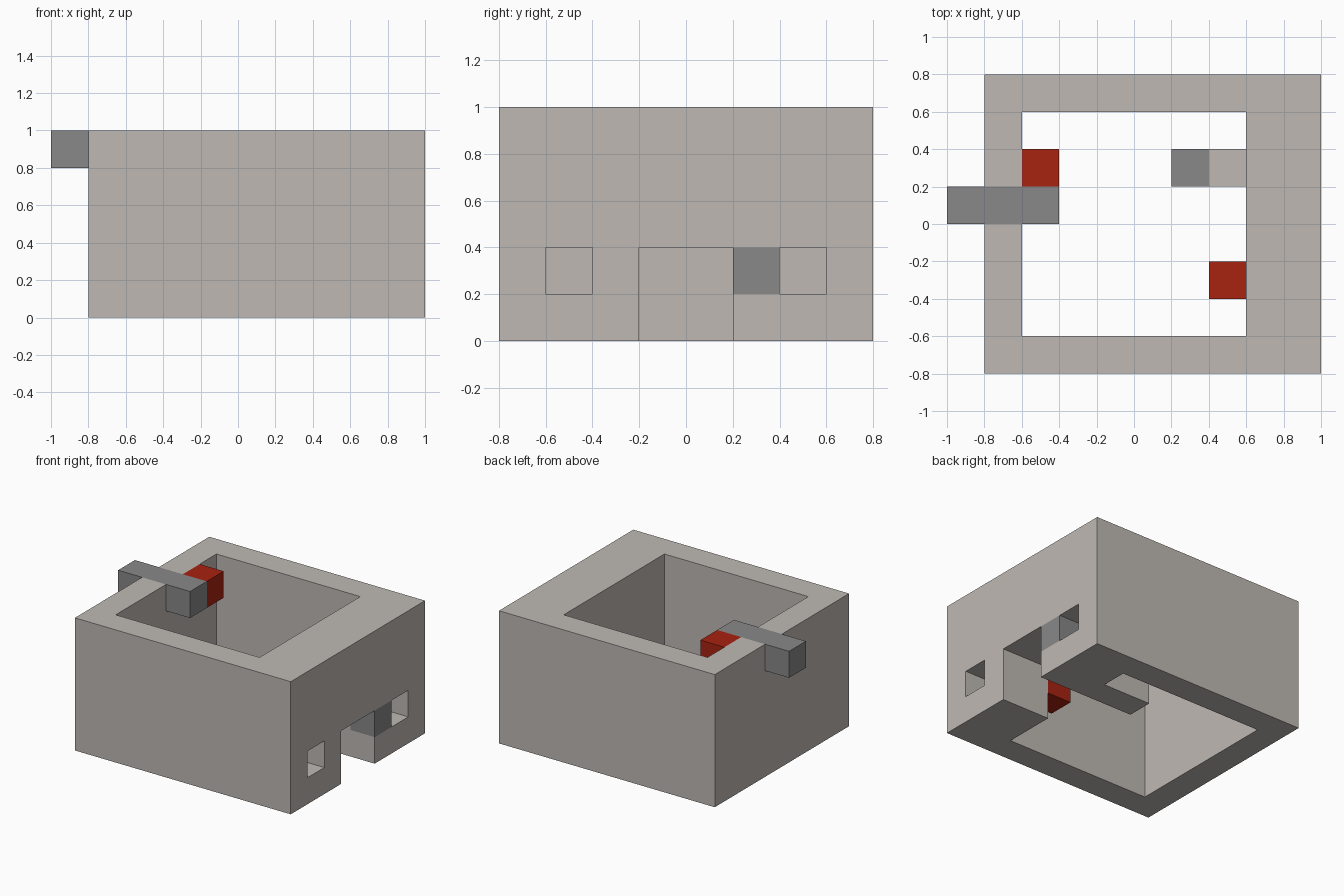
import bpy

if "Cube" in bpy.data.objects:
    bpy.data.objects.remove(bpy.data.objects["Cube"], do_unlink=True)


def material(name, rgb):
    m = bpy.data.materials.new(name)
    m.use_nodes = True
    m.diffuse_color = (*rgb, 1)
    bsdf = m.node_tree.nodes["Principled BSDF"]
    bsdf.inputs["Base Color"].default_value = (*rgb, 1)
    bsdf.inputs["Roughness"].default_value = 0.8
    return m


stone = material("pale_stone", (0.52, 0.485, 0.456))
grey = material("mid_grey", (0.246, 0.246, 0.246))
red = material("brick_red", (0.39, 0.016, 0.005))


def box(name, x, y, z, mat=None):
    """Box spanning the given (low, high) range on each axis."""
    spans = (x, y, z)
    bpy.ops.mesh.primitive_cube_add(size=1)
    ob = bpy.context.object
    ob.name = name
    centre = [(a + b) / 2 for a, b in spans]
    size = [b - a for a, b in spans]
    for v in ob.data.vertices:
        v.co = [c + s * t for c, s, t in zip(centre, size, v.co)]
    if mat:
        ob.data.materials.append(mat)
    return ob


def cut(target, x, y, z):
    """Carve a box-shaped opening out of the target."""
    cutter = box("cutter", x, y, z)
    cutter.hide_render = True
    mod = target.modifiers.new("opening", "BOOLEAN")
    mod.operation = "DIFFERENCE"
    mod.solver = "EXACT"
    mod.object = cutter
    bpy.context.view_layer.objects.active = target
    bpy.ops.object.modifier_apply(modifier=mod.name)
    bpy.data.objects.remove(cutter, do_unlink=True)


# Walls, open at the top and bottom
walls = box("walls", (-0.8, 1), (-0.8, 0.8), (0, 1), stone)
cut(walls, (-0.6, 0.6), (-0.6, 0.6), (-0.1, 1.1))

# Doorway through the thick wall, with a niche on each side
cut(walls, (0.5, 1.1), (-0.2, 0.2), (-0.1, 0.4))
cut(walls, (0.8, 1.1), (-0.6, -0.4), (0.2, 0.4))
cut(walls, (0.8, 1.1), (0.1, 0.6), (0.2, 0.4))

# Slot for the beam in the thin wall
cut(walls, (-0.9, -0.5), (0, 0.2), (0.8, 1.1))

# Grey beam and blocks
box("beam", (-1, -0.4), (0, 0.2), (0.8, 1), grey)
box("door_block", (0.8, 1), (0.2, 0.4), (0.2, 0.4), grey)
box("inner_block", (0.2, 0.4), (0.2, 0.4), (0.2, 0.4), grey)

# Stone step inside, beside the doorway
box("step_base", (0.2, 0.6), (0.2, 0.4), (0, 0.2), stone)
box("step_top", (0.4, 0.6), (0.2, 0.4), (0.2, 0.4), stone)

# Red blocks
box("upper_red_block", (-0.6, -0.4), (0.2, 0.4), (0.8, 1), red)
box("lower_red_block", (0.4, 0.6), (-0.4, -0.2), (0.2, 0.4), red)
